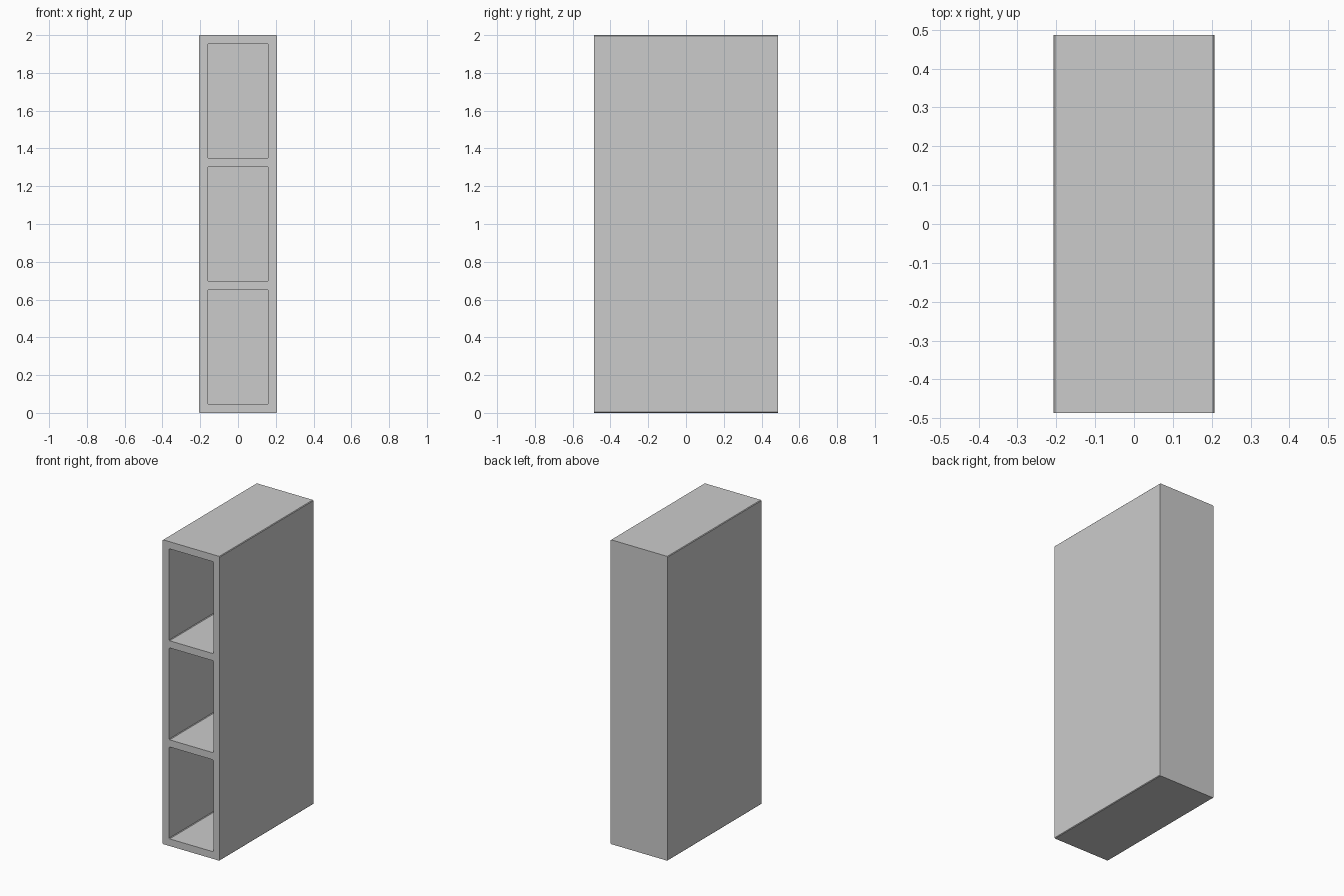
import bpy
import bmesh

if "Cube" in bpy.data.objects:
    bpy.data.objects.remove(bpy.data.objects["Cube"])

W, D, H = 0.415, 0.972, 2.0   # overall size
T = 0.047                     # board thickness
BAYS = 3
EASE = 0.004                  # tiny eased corners along the depth


def eased_box(name, size, centre):
    """Box whose four front-to-back edges are slightly chamfered."""
    bm = bmesh.new()
    bmesh.ops.create_cube(bm, size=1)
    bmesh.ops.scale(bm, vec=size, verts=bm.verts)
    edges = [e for e in bm.edges
             if abs(e.verts[0].co.y - e.verts[1].co.y) > 0.01]
    bmesh.ops.bevel(bm, geom=edges, offset=EASE, segments=1, affect='EDGES')
    bmesh.ops.translate(bm, vec=centre, verts=bm.verts)
    bmesh.ops.recalc_face_normals(bm, faces=bm.faces)
    mesh = bpy.data.meshes.new(name)
    bm.to_mesh(mesh)
    bm.free()
    obj = bpy.data.objects.new(name, mesh)
    bpy.context.collection.objects.link(obj)
    return obj


# Solid cabinet body
cabinet = eased_box("shelf_cabinet", (W, D, H), (0, 0, H / 2))
bpy.context.view_layer.objects.active = cabinet
cabinet.select_set(True)

# Three open bays cut from the front, leaving shelves and a back panel
bay_h = (H - (BAYS + 1) * T) / BAYS
for i in range(BAYS):
    z = T + bay_h / 2 + i * (bay_h + T)
    cutter = eased_box("bay_cutter", (W - 2 * T, D, bay_h), (0, -T, z))
    cutter.hide_render = True
    mod = cabinet.modifiers.new("bay", 'BOOLEAN')
    mod.operation = 'DIFFERENCE'
    mod.solver = 'EXACT'
    mod.object = cutter
    bpy.ops.object.modifier_apply(modifier=mod.name)
    bpy.data.objects.remove(cutter)
